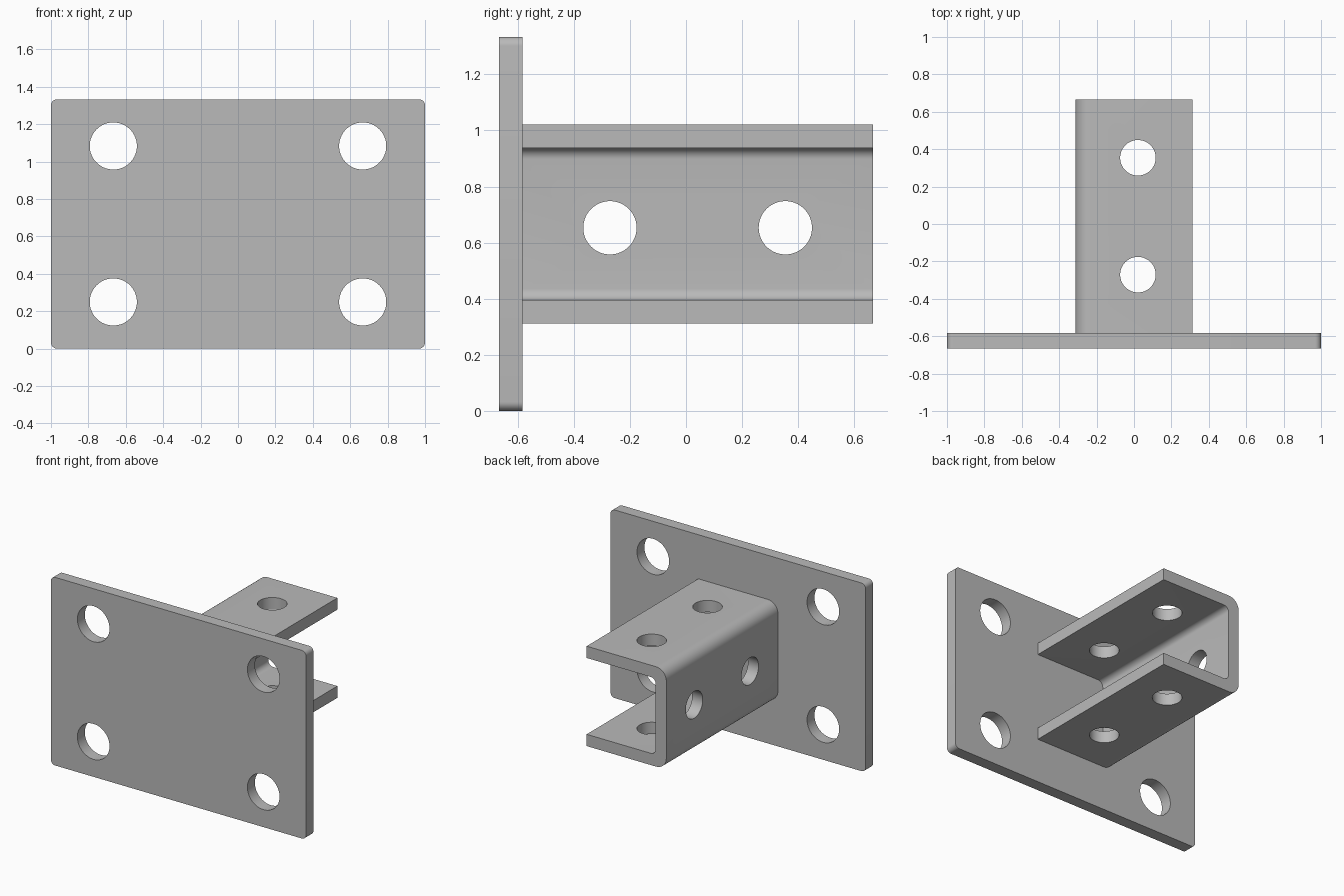
import bpy
import bmesh
from math import pi, cos, sin
from mathutils import Matrix, Vector

cube = bpy.data.objects.get("Cube")
if cube:
    bpy.data.objects.remove(cube, do_unlink=True)

THICK = 1 / 12
PLATE_H = 4 / 3
BACK_Y = 2 / 3
FRONT_Y = -BACK_Y
JOIN_Y = FRONT_Y + THICK
MID_Z = PLATE_H / 2

steel = bpy.data.materials.new("grey_steel")
steel.use_nodes = True
grey = (0.49, 0.49, 0.49, 1)
steel.diffuse_color = grey
steel.node_tree.nodes["Principled BSDF"].inputs["Base Color"].default_value = grey


def rounded(corners, steps=8):
    """Outline from (x, z, radius) corners, each replaced by a tangent arc."""
    points = []
    for i, (x, z, r) in enumerate(corners):
        here = Vector((x, z))
        if r == 0:
            points.append(here)
            continue
        before = (Vector(corners[i - 1][:2]) - here).normalized()
        after = (Vector(corners[(i + 1) % len(corners)][:2]) - here).normalized()
        centre = here + (before + after) * r
        for k in range(steps + 1):
            a = k / steps * pi / 2
            points.append(centre - after * r * cos(a) - before * r * sin(a))
    return points


def extrude(name, outline, y0, y1):
    """Solid made by sweeping an x-z outline along y."""
    bm = bmesh.new()
    face = bm.faces.new([bm.verts.new((p.x, y0, p.y)) for p in outline])
    swept = bmesh.ops.extrude_face_region(bm, geom=[face])
    verts = [g for g in swept["geom"] if isinstance(g, bmesh.types.BMVert)]
    bmesh.ops.translate(bm, verts=verts, vec=(0, y1 - y0, 0))
    bmesh.ops.recalc_face_normals(bm, faces=bm.faces)
    mesh = bpy.data.meshes.new(name)
    bm.to_mesh(mesh)
    bm.free()
    mesh.materials.append(steel)
    obj = bpy.data.objects.new(name, mesh)
    bpy.context.collection.objects.link(obj)
    return obj


def drill(obj, holes):
    """Cut round holes given as (centre, axis, radius, depth)."""
    for centre, axis, radius, depth in holes:
        bm = bmesh.new()
        turn = Vector(axis).to_track_quat("Z", "Y").to_matrix().to_4x4()
        bmesh.ops.create_cone(bm, cap_ends=True, segments=64, radius1=radius,
                              radius2=radius, depth=depth,
                              matrix=Matrix.Translation(centre) @ turn)
        mesh = bpy.data.meshes.new("hole_cutter")
        bm.to_mesh(mesh)
        bm.free()
        mesh.materials.append(steel)
        cutter = bpy.data.objects.new("hole_cutter", mesh)
        cutter.hide_render = True
        bpy.context.collection.objects.link(cutter)
        cut = obj.modifiers.new("hole", "BOOLEAN")
        cut.operation = "DIFFERENCE"
        cut.solver = "EXACT"
        cut.object = cutter
        bpy.context.view_layer.objects.active = obj
        bpy.ops.object.modifier_apply(modifier=cut.name)
        bpy.data.objects.remove(cutter, do_unlink=True)


def smooth(obj):
    bpy.ops.object.select_all(action="DESELECT")
    obj.select_set(True)
    bpy.context.view_layer.objects.active = obj
    bpy.ops.object.shade_smooth_by_angle(angle=pi / 6)


# Mounting plate with four bolt holes
R = 0.033
plate = extrude("mounting_plate", rounded(
    [(-1, 0, R), (1, 0, R), (1, PLATE_H, R), (-1, PLATE_H, R)]), FRONT_Y, JOIN_Y)
drill(plate, [((sx * 2 / 3, FRONT_Y, MID_Z + sz * 0.417), (0, 1, 0), 0.126, 0.5)
              for sx in (-1, 1) for sz in (-1, 1)])
smooth(plate)

# Channel arm, open toward +x, with rounded bends
W, H = 0.3125, 0.354
LOW, HIGH = MID_Z - H, MID_Z + H
OUTER, INNER = 0.08, 0.04
channel = extrude("channel_arm", rounded([
    (W, LOW, 0), (W, LOW + THICK, 0),
    (-W + THICK, LOW + THICK, INNER), (-W + THICK, HIGH - THICK, INNER),
    (W, HIGH - THICK, 0), (W, HIGH, 0),
    (-W, HIGH, OUTER), (-W, LOW, OUTER)]), JOIN_Y, BACK_Y)

# Two holes along the web and two through both flanges
holes = []
for y in (-0.271, 0.354):
    holes.append(((-W, y, 0.653), (1, 0, 0), 0.095, 0.4))
    holes.append(((0.021, y, MID_Z), (0, 0, 1), 0.095, 1.0))
drill(channel, holes)
smooth(channel)
